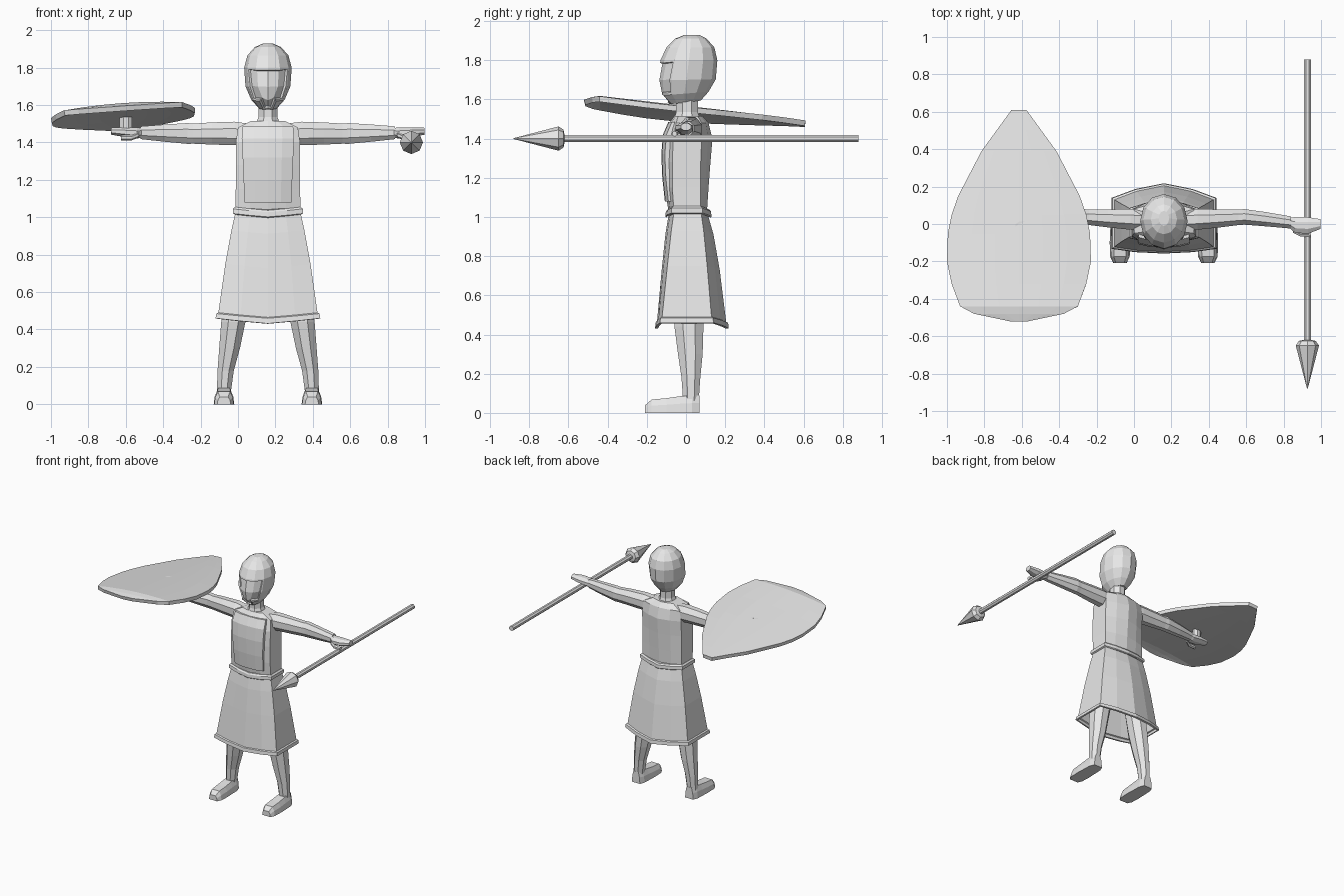
import bpy, bmesh, math
from mathutils import Vector

cube = bpy.data.objects.get("Cube")
if cube:
    bpy.data.objects.remove(cube)

CX = 0.16  # centre line of the figure
TAU = math.tau

grey = bpy.data.materials.new("light grey")
grey.use_nodes = True
grey.diffuse_color = (0.8, 0.8, 0.8, 1)
grey.node_tree.nodes["Principled BSDF"].inputs["Base Color"].default_value = (0.8, 0.8, 0.8, 1)


def finish(name, bm):
    bmesh.ops.recalc_face_normals(bm, faces=bm.faces[:])
    mesh = bpy.data.meshes.new(name)
    bm.to_mesh(mesh)
    bm.free()
    mesh.materials.append(grey)
    obj = bpy.data.objects.new(name, mesh)
    bpy.context.collection.objects.link(obj)
    return obj


def loft_mesh(rings, caps=True):
    """Skin a list of equal-length point rings."""
    bm = bmesh.new()
    loops = [[bm.verts.new(p) for p in ring] for ring in rings]
    n = len(loops[0])
    for a, b in zip(loops, loops[1:]):
        for i in range(n):
            j = (i + 1) % n
            bm.faces.new((a[i], a[j], b[j], b[i]))
    if caps:
        bm.faces.new(loops[0])
        bm.faces.new(loops[-1])
    bmesh.ops.recalc_face_normals(bm, faces=bm.faces[:])
    return bm


def loft(name, rings, caps=True):
    return finish(name, loft_mesh(rings, caps))


def body_ring(z, w, front, fcorner, bcorner, back, dip=0.0, mid=0.55):
    """Symmetric body section: centre ridge and corners, front and back."""
    half = [(0, front, z - dip), (w * mid, front * .7 + fcorner * .3, z - dip * .5),
            (w, fcorner, z), (w, bcorner, z),
            (w * mid, back * .6 + bcorner * .4, z - dip * .5), (0, back, z - dip)]
    left = [(CX + x, y, h) for x, y, h in half]
    right = [(CX - x, y, h) for x, y, h in reversed(half[1:-1])]
    return left + right


def oval(centre, r1, r2, axis, n=8, phase=0.5):
    """Ring of n points round an x, y or z axis."""
    c, ring = Vector(centre), []
    for i in range(n):
        t = TAU * (i + phase) / n
        a, b = r1 * math.cos(t), r2 * math.sin(t)
        ring.append(c + Vector({"x": (0, a, b), "y": (a, 0, b), "z": (a, b, 0)}[axis]))
    return ring


# Torso with sloping shoulders
loft("torso", [body_ring(*r) for r in (
    (1.00, .175, -.085, -.06, .075, .105),
    (1.15, .172, -.108, -.07, .075, .115),
    (1.28, .172, -.118, -.07, .075, .125),
    (1.40, .172, -.115, -.065, .08, .135),
    (1.48, .160, -.085, -.05, .08, .115),
    (1.515, .09, -.06, -.04, .06, .085))])

# Raised chest plate
plate = []
for z, w, front in ((1.08, .125, -.108), (1.2, .13, -.121),
                    (1.32, .135, -.126), (1.42, .14, -.118), (1.485, .135, -.09)):
    plate.append([(CX + sx * w, front + dy, z) for sx, dy in
                  ((0, 0), (.55, .003), (1, .018), (1, .05), (-1, .05), (-1, .018), (-.55, .003))])
loft("chest_plate", plate)

# Belt
loft("belt", [body_ring(z, w, -.1 - g, -.07 - g, .08 + g, .125 + g, dip=.018)
              for z, w, g in ((1.015, .178, 0), (1.02, .187, .005),
                              (1.045, .187, .003), (1.055, .176, -.005))])

# Hollow skirt with hem
skirt = loft("skirt", [body_ring(*r) for r in (
    (1.035, .172, -.088, -.06, .075, .11, .018),
    (.93, .195, -.105, -.075, .09, .14, .018),
    (.75, .228, -.124, -.095, .108, .172, .02),
    (.49, .265, -.148, -.122, .13, .205, .025),
    (.485, .276, -.155, -.13, .138, .215, .025),
    (.46, .28, -.158, -.133, .14, .218, .028))], caps=False)
solid = skirt.modifiers.new("thickness", "SOLIDIFY")
solid.thickness = 0.015

# Neck
loft("neck", [oval((CX, .005, z), rx, ry, "z") for z, rx, ry in
              ((1.49, .075, .075), (1.535, .055, .06), (1.63, .055, .06))])

# Hooded head with a recessed face
head_rings = []
for z, w, front, back in ((1.585, .05, -.085, .075), (1.63, .09, -.132, .115),
                          (1.70, .12, -.148, .152), (1.80, .127, -.13, .16),
                          (1.865, .11, -.10, .145), (1.91, .07, -.055, .105),
                          (1.928, .028, -.01, .07)):
    ring = oval((CX, (front + back) / 2, z), w, (back - front) / 2, "z", 12, 0)
    for p in ring:
        p.z += .12 * p.y * max(0, 1.72 - z) / .14
    head_rings.append(ring)
bm = loft_mesh(head_rings)
face = [f for f in bm.faces if f.normal.y < -.45
        and 1.58 < f.calc_center_median().z < 1.81]
bmesh.ops.inset_region(bm, faces=face, thickness=.014, depth=0)
bmesh.ops.inset_region(bm, faces=face, thickness=.002, depth=-.012)
finish("hooded_head", bm)

for side, s in (("left", 1), ("right", -1)):
    # Arm: distance from centre line, y, z, half depth, half height
    loft(side + "_arm", [oval((CX + s * d, y, z), ry, rz, "x") for d, y, z, ry, rz in (
        (.10, .02, 1.445, .06, .06), (.18, .025, 1.448, .06, .068),
        (.30, .03, 1.448, .052, .064), (.40, .036, 1.447, .045, .058),
        (.43, .038, 1.448, .045, .06), (.55, .025, 1.45, .041, .05),
        (.68, .008, 1.452, .035, .037))])
    # Hand with thumb
    loft(side + "_hand", [oval((CX + s * d, y, z), ry, rz, "x") for d, y, z, ry, rz in (
        (.675, .005, 1.452, .032, .028), (.70, -.005, 1.45, .045, .032),
        (.77, -.008, 1.455, .048, .028), (.838, 0, 1.46, .028, .02))])
    loft(side + "_thumb", [oval((CX + s * d, y, z), .014, .014, "x", 6) for d, y, z in (
        (.69, -.035, 1.44), (.73, -.055, 1.425), (.785, -.058, 1.425))])
    # Leg: height, distance from centre line, y, half width, half depth
    loft(side + "_leg", [oval((CX + s * d, y, z), rx, ry, "z") for z, d, y, rx, ry in (
        (.95, .085, .01, .08, .075), (.62, .155, .015, .078, .08),
        (.44, .185, .015, .07, .08), (.30, .205, .022, .06, .068),
        (.18, .226, .025, .047, .052), (.06, .236, .025, .04, .043))])
    # Foot: y, half width, top height
    loft(side + "_foot", [[(CX + s * (.235 + dx * w), y, z) for dx, z in
                           ((-1, 0), (1, 0), (.9, top * .55), (.62, top), (-.62, top), (-.9, top * .55))]
                          for y, w, top in ((.068, .035, .09), (.03, .05, .09), (-.03, .052, .085),
                                            (-.10, .055, .075), (-.175, .052, .068), (-.208, .036, .04))])

# Spear: shaft and eight-sided head
SX, SZ = 0.927, 1.4
loft("spear_shaft", [oval((SX, y, SZ), .02, .02, "y") for y in (-.64, .88)])
loft("spear_head", [oval((SX, y, SZ), r, r, "y", 8, 0) for y, r in
                    ((-.88, .002), (-.65, .062), (-.625, .045), (-.62, .02))])

# Leaf-shaped shield: (y, half width) stations, bowed and tilted
outline = ((.61, .04), (.5, .12), (.39, .2), (.15, .325), (.05, .36), (-.05, .38),
           (-.2, .385), (-.32, .36), (-.44, .315), (-.48, .24), (-.52, .05))
bm = bmesh.new()
rows = []
for y, w in outline:
    row = []
    for k in range(-3, 4):
        dx = w * k / 3
        z = 1.56 - .115 * y + .07 * dx - .17 * dx * dx
        if y < -.45:
            z -= (-.45 - y) * .35
        row.append(bm.verts.new((-.615 + dx, y, z)))
    rows.append(row)
for a, b in zip(rows, rows[1:]):
    for i in range(6):
        bm.faces.new((a[i], b[i], b[i + 1], a[i + 1]))
shield = finish("shield", bm)
if shield.data.polygons[0].normal.z < 0:
    shield.data.flip_normals()
solid = shield.modifiers.new("thickness", "SOLIDIFY")
solid.thickness = 0.028

# Grip joining the shield to the right hand
loft("shield_grip", [oval((-.60, -.01, z), .035, .025, "z") for z in (1.45, 1.56)])
